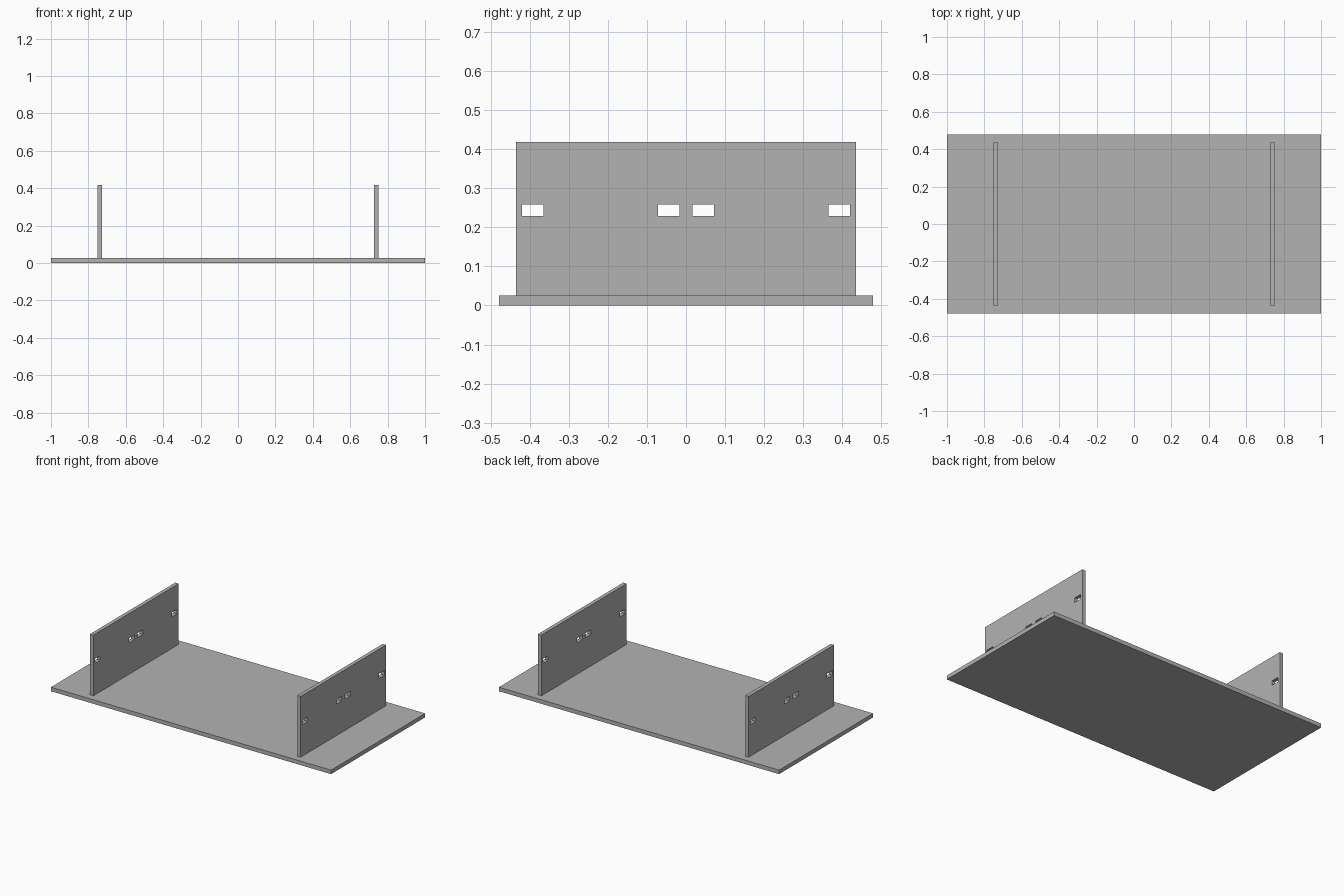
import bpy
import bmesh
from mathutils import Matrix, Vector

default = bpy.data.objects.get("Cube")
if default:
    bpy.data.objects.remove(default, do_unlink=True)

grey = bpy.data.materials.new("plain_grey")
grey.use_nodes = True
colour = (0.45, 0.45, 0.45, 1)
grey.diffuse_color = colour
grey.node_tree.nodes["Principled BSDF"].inputs["Base Color"].default_value = colour


def boxes(name, spans):
    """One object made of boxes, each given as (low corner, high corner)."""
    bm = bmesh.new()
    for low, high in spans:
        low, high = Vector(low), Vector(high)
        placed = Matrix.Translation((low + high) / 2) @ Matrix.Diagonal((*(high - low), 1))
        bmesh.ops.create_cube(bm, size=1, matrix=placed)
    mesh = bpy.data.meshes.new(name)
    bm.to_mesh(mesh)
    bm.free()
    mesh.materials.append(grey)
    obj = bpy.data.objects.new(name, mesh)
    bpy.context.collection.objects.link(obj)
    return obj


base_top = 0.026
panel_x, half_thick = 0.74, 0.012

# Flat base board
boxes("base_board", [((-1, -0.479, 0), (1, 0.479, base_top))])

# Cutter for the four slots, long enough to pass through both panels
slots = []
for side in (-1, 1):
    for centre in (0.044, 0.392):
        y = side * centre
        slots.append(((-0.9, y - 0.027, 0.229), (0.9, y + 0.027, 0.259)))
cutter = boxes("slot_cutter", slots)
cutter.hide_render = True

# Upright panels with slots cut through
for name, x in (("right_panel", -panel_x), ("left_panel", panel_x)):
    panel = boxes(name, [((x - half_thick, -0.435, base_top), (x + half_thick, 0.435, 0.418))])
    cut = panel.modifiers.new("slots", "BOOLEAN")
    cut.operation = "DIFFERENCE"
    cut.solver = "EXACT"
    cut.object = cutter
    bpy.context.view_layer.objects.active = panel
    bpy.ops.object.modifier_apply(modifier=cut.name)

bpy.data.objects.remove(cutter, do_unlink=True)
